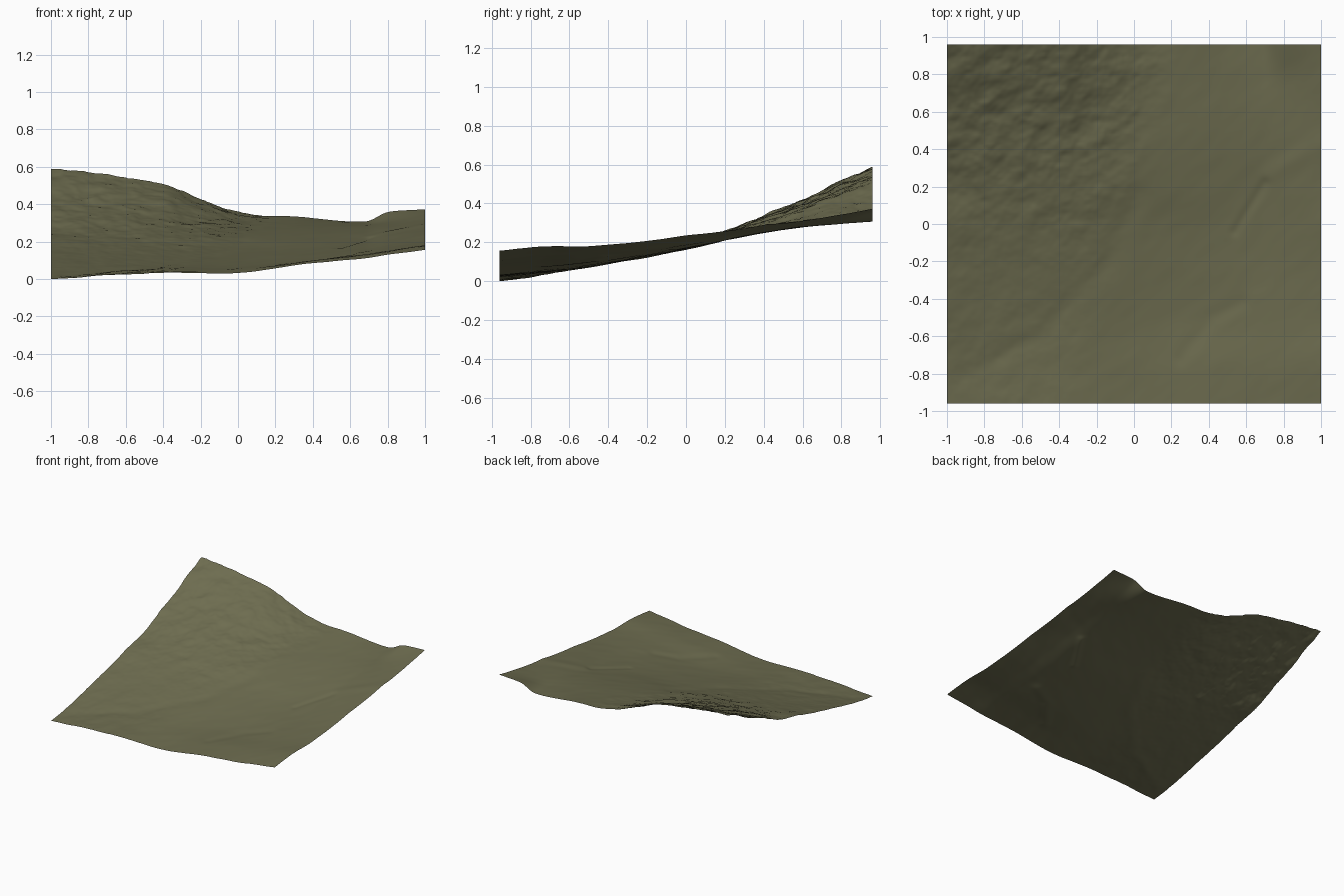
import bpy, bmesh, math
from mathutils import Vector, noise

if "Cube" in bpy.data.objects:
    bpy.data.objects.remove(bpy.data.objects["Cube"])

# Coarse survey of the hillside: heights at column positions XS for each row YS
XS = [-1, -.65, -.35, 0, .35, .68, .80, 1]
YS = [-.96, -.75, -.5, -.2, 0, .2, .4, .6, .78, .96]
H = [
    [.005, .026, .036, .035, .080, .112, .130, .157],
    [.032, .043, .049, .053, .093, .130, .149, .179],
    [.087, .080, .077, .077, .097, .138, .156, .180],
    [.155, .145, .135, .127, .135, .160, .181, .208],
    [.210, .198, .183, .166, .167, .185, .206, .235],
    [.258, .252, .240, .214, .210, .215, .235, .258],
    [.338, .322, .298, .256, .250, .250, .263, .285],
    [.420, .394, .360, .293, .280, .278, .288, .312],
    [.510, .474, .427, .326, .306, .294, .310, .340],
    [.590, .552, .488, .357, .332, .307, .358, .372],
]


def spline(xs, vs, x):
    """Smooth interpolation through unevenly spaced values."""
    i = max(k for k in range(len(xs) - 1) if x >= xs[k] - 1e-6 or k == 0)

    def slope(k):
        a, b = max(k - 1, 0), min(k + 1, len(xs) - 1)
        return (vs[b] - vs[a]) / (xs[b] - xs[a])
    h = xs[i + 1] - xs[i]
    t = min(max((x - xs[i]) / h, 0), 1)
    return ((2*t**3 - 3*t*t + 1) * vs[i] + (t**3 - 2*t*t + t) * h * slope(i)
            + (3*t*t - 2*t**3) * vs[i + 1] + (t**3 - t*t) * h * slope(i + 1))


def smooth(a, b, v):
    t = min(max((v - a) / (b - a), 0), 1)
    return t * t * (3 - 2 * t)


def mound(x, y, cx, cy, sx, sy):
    return math.exp(-((x - cx) / sx) ** 2 - ((y - cy) / sy) ** 2)


def groove(x, y, path, width):
    """Strength of a groove along a polyline, fading at both ends."""
    p = Vector((x, y))
    best = 9
    for a, b in zip(path, path[1:]):
        a, d = Vector(a), Vector(b) - Vector(a)
        t = min(max((p - a).dot(d) / d.length_squared, 0), 1)
        best = min(best, (p - a - d * t).length)
    return math.exp(-(best / width) ** 2)


SLOPE_FOOT = [(.02, .15), (-.15, -.2), (-.5, -.6), (-.9, -.8)]
CHANNEL = [(.54, -.04), (.70, .22)]
LOWER_CUT = [(.25, -.72), (.42, -.5), (.58, -.42)]


def relief(x, y):
    """Small gullies and bumps, strongest on the upper left slope."""
    rough = smooth(.1, -.3, x - .25 * y) * (.25 + .75 * smooth(-.4, .6, y))
    u, v = (x + y) * .7, (x - y) * .7          # gullies run diagonally
    gully = noise.fractal(Vector((u * 3, v * 7, 3.1)), .9, 2.0, 4)
    bumps = noise.fractal(Vector((x * 9, y * 10, 7.7)), .8, 2.1, 4)
    fine = noise.fractal(Vector((u * 4, v * 9, 1.3)), 1.0, 2.0, 2)
    z = rough * (.006 * gully + .008 * bumps) + .002 * fine
    # Wash at the foot of the slope, and dry cuts on the right
    z -= .006 * groove(x, y, SLOPE_FOOT, .06)
    z -= .006 * groove(x, y, CHANNEL, .025)
    z -= .005 * groove(x, y, LOWER_CUT, .04)
    # Low lip across the right shelf
    z += .004 * groove(x, y, [(.72, .26), (1, .42)], .05)
    # Knoll at the edge of the steep spur, with a hollow below it
    z += .012 * mound(x, y, -.38, .82, .06, .2)
    z -= .010 * mound(x, y, -.24, .62, .09, .12)
    return z


# Terrain sheet
NX, NY, HALF_Y = 170, 163, .96
columns = [-1 + 2 * i / NX for i in range(NX + 1)]
along_x = [[spline(XS, row, x) for x in columns] for row in H]
bm = bmesh.new()
grid = []
for j in range(NY + 1):
    y = -HALF_Y + 2 * HALF_Y * j / NY
    line = []
    for i, x in enumerate(columns):
        z = spline(YS, [r[i] for r in along_x], y) + relief(x, y)
        line.append(bm.verts.new((x, y, z)))
    grid.append(line)
for j in range(NY):
    for i in range(NX):
        bm.faces.new((grid[j][i], grid[j][i + 1], grid[j + 1][i + 1], grid[j + 1][i]))
# Rest the lowest corner on the ground without lowering the rest
low = min(v.co.z for v in bm.verts)
for v in bm.verts:
    v.co.z -= low * math.exp(-(v.co.z - low) / .04)
for f in bm.faces:
    f.smooth = True
mesh = bpy.data.meshes.new("hillside_terrain")
bm.to_mesh(mesh)
bm.free()

olive = bpy.data.materials.new("olive_ground")
olive.diffuse_color = (.155, .152, .08, 1)
olive.use_nodes = True
olive.node_tree.nodes["Principled BSDF"].inputs["Base Color"].default_value = olive.diffuse_color
mesh.materials.append(olive)
terrain = bpy.data.objects.new("hillside_terrain", mesh)
bpy.context.collection.objects.link(terrain)
